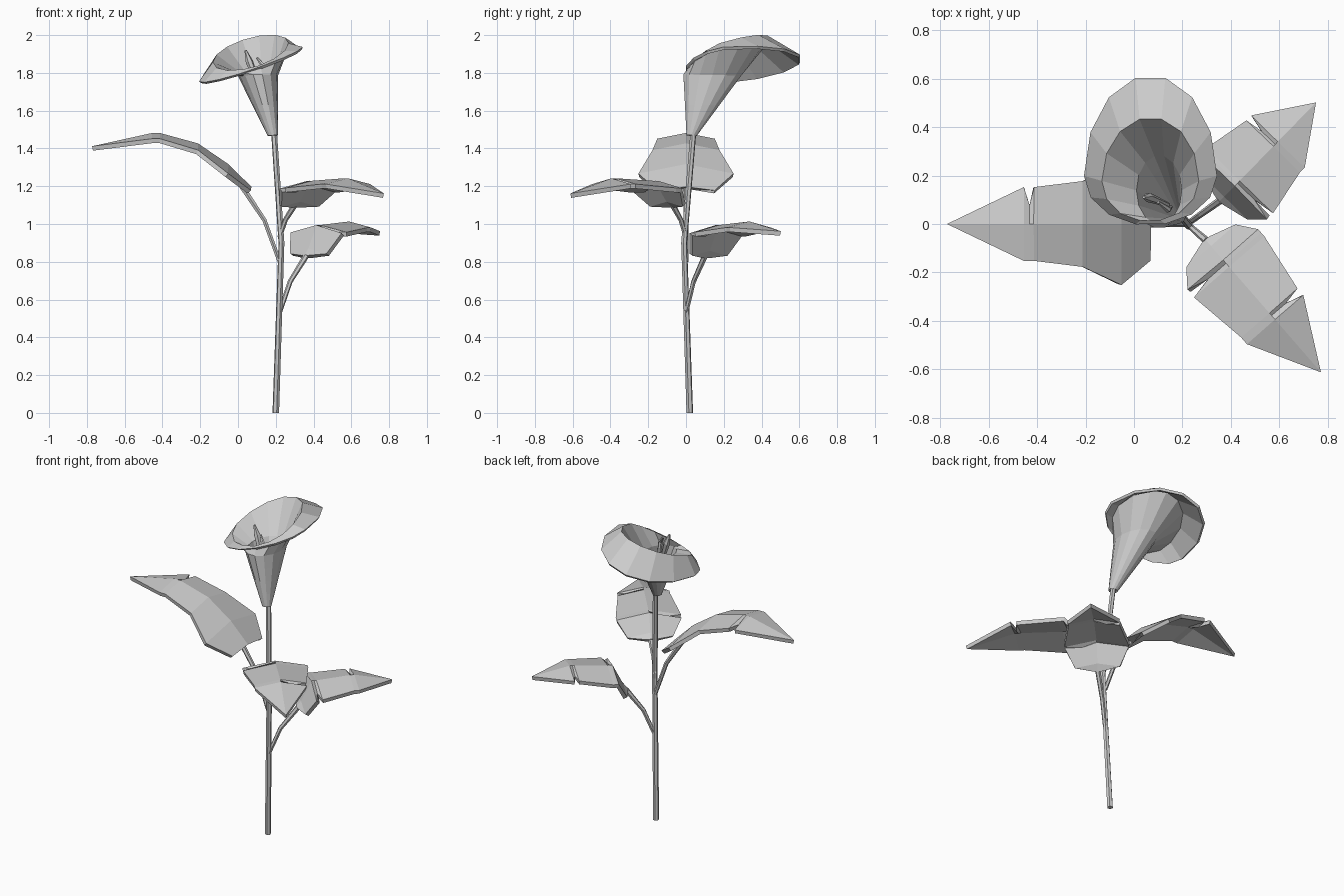
import bpy, bmesh, math
from mathutils import Vector

cube = bpy.data.objects.get("Cube")
if cube:
    bpy.data.objects.remove(cube, do_unlink=True)

# One plain material for the whole plant
shade = 0.6
colour = (shade, shade, shade, 1)
grey = bpy.data.materials.new("plain_grey")
grey.use_nodes = True
grey.diffuse_color = colour
grey.node_tree.nodes["Principled BSDF"].inputs["Base Color"].default_value = colour


def add_object(name, data):
    """Place new geometry in the scene with the plant material."""
    data.materials.append(grey)
    obj = bpy.data.objects.new(name, data)
    bpy.context.collection.objects.link(obj)
    return obj


def sheet(name, rows, closed, thickness):
    """Skin rows of points with flat quads and give the skin thickness."""
    bm = bmesh.new()
    grid = [[bm.verts.new(point) for point in row] for row in rows]
    for lower, upper in zip(grid, grid[1:]):
        count = len(lower)
        for i in range(count if closed else count - 1):
            j = (i + 1) % count
            bm.faces.new((lower[i], lower[j], upper[j], upper[i]))
    bmesh.ops.remove_doubles(bm, verts=bm.verts, dist=0.001)
    bmesh.ops.recalc_face_normals(bm, faces=bm.faces)
    mesh = bpy.data.meshes.new(name)
    bm.to_mesh(mesh)
    bm.free()
    solid = add_object(name, mesh).modifiers.new("thickness", 'SOLIDIFY')
    solid.thickness = thickness
    solid.offset = 0


def tube(name, points, radii):
    """Six-sided tapered tube along a path."""
    curve = bpy.data.curves.new(name, 'CURVE')
    curve.dimensions = '3D'
    curve.bevel_depth = 1
    curve.bevel_resolution = 1
    curve.use_fill_caps = True
    spline = curve.splines.new('POLY')
    spline.points.add(len(points) - 1)
    for target, position, radius in zip(spline.points, points, radii):
        target.co = (*position, 1)
        target.radius = radius
    spline.use_smooth = False
    add_object(name, curve)


# Leaf shapes: share of length, share of width, share of rise, torn side
LEFT, RIGHT, WHOLE = 'left', 'right', None
OVAL = [(0, 0.1, 0, WHOLE), (0.05, 0.7, 0.2, WHOLE),
        (0.2, 1, 0.9, RIGHT), (0.6, 0.8, 1, LEFT)]
HEART = [(0, 0.1, 0, WHOLE), (-0.05, 0.6, 0, WHOLE), (0.1, 1, 0.4, WHOLE),
         (0.3, 0.7, 0.8, WHOLE), (0.6, 0.6, 1, RIGHT)]


def leaf(name, shape, base, tip, crest, width, root):
    """Arched leaf on a bent stalk that leaves the stem at the root height."""
    base, tip = Vector(base), Vector(tip)
    span = tip - base
    span.z = 0
    across = span.normalized().cross(Vector((0, 0, -1)))
    up = Vector((0, 0, crest - base.z))

    def row(along, half, rise, torn):
        middle = base + span * along + up * rise
        droop = Vector((0, 0, -half / 5))
        left = half * (0.5 if torn == LEFT else 1)
        right = half * (0.5 if torn == RIGHT else 1)
        return [middle + across * left + droop, middle, middle - across * right + droop]

    rows = []
    for along, share, rise, torn in shape:
        half = width * share
        if torn:
            # A narrow nick in the edge just before the row
            rows.append(row(along - 0.05, half, rise, WHOLE))
            rows.append(row(along - 0.03, half, rise, torn))
        rows.append(row(along, half, rise, WHOLE))
    rows.append([tip] * 3)
    sheet(name, rows, False, 0.024)

    start = Vector((0.22, 0, root))
    bend = start.lerp(base, 0.4)
    bend.z = start.lerp(base, 0.55).z
    tube(name + "_stalk", [start, bend, base], [0.012, 0.013, 0.016])


# Stem
tube("stem", [(0.2, 0.02, 0), (0.23, -0.01, 0.9), (0.19, 0.04, 1.5)],
     [0.018, 0.016, 0.016])

# Three leaves
leaf("right_leaf", HEART, (0.02, 0, 1.2), (-0.77, 0, 1.4), 1.47, 0.25, 0.8)
leaf("front_leaf", OVAL, (0.3, -0.07, 1.1), (0.77, -0.61, 1.15), 1.23, 0.19, 0.93)
leaf("back_leaf", OVAL, (0.36, 0.1, 0.83), (0.75, 0.5, 0.95), 1, 0.19, 0.53)


def ring(centre, width, back, front, lean_x=0, lean_y=0):
    """Egg-shaped loop, deeper to the back than the front, with a leaning height."""
    x, y, z = centre
    points = []
    sides = 14
    for i in range(sides):
        c, s = math.cos(math.tau * i / sides), math.sin(math.tau * i / sides)
        depth = back if s > 0 else front
        points.append((x + width * c, y + depth * s, z + lean_x * c + lean_y * s))
    return points


# Flower: widening throat, high crest, then the drooping lip
rings = []
for step in range(5):
    t = step / 4
    centre = Vector((0.185, 0.03, 1.47)).lerp(Vector((0.105, 0.14, 1.79)), t)
    depth = 0.02 + 0.13 * t
    rings.append(ring(centre, 0.02 + 0.08 * t, depth, depth))
rings.append(ring((0.07, 0.18, 1.9), 0.2, 0.26, 0.17, 0.05, 0.08))
rings.append(ring((0.07, 0.2, 1.84), 0.27, 0.41, 0.2, 0.09, 0.03))
sheet("flower", rings, True, 0.016)

# Slender spike and curl inside the flower
tube("flower_spike", [(0.14, 0.08, 1.65), (0.06, 0.11, 1.86), (0.04, 0.11, 1.92)],
     [0.01, 0.02, 0.006])
tube("flower_curl", [(0.15, 0.07, 1.7), (0.14, 0.06, 1.83), (0.1, 0.09, 1.88)],
     [0.01, 0.014, 0.006])
